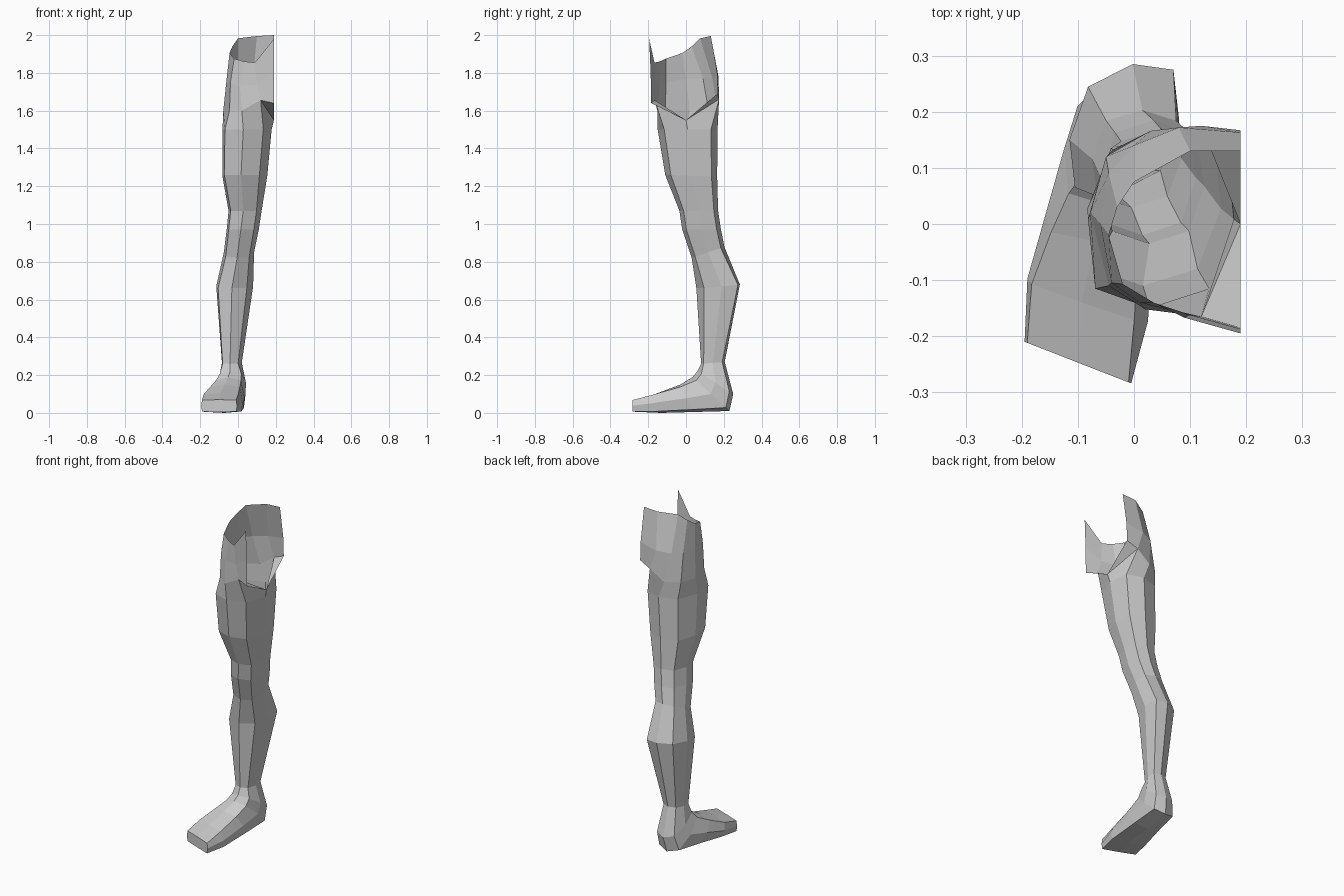
import bpy, bmesh, math

if "Cube" in bpy.data.objects:
    bpy.data.objects.remove(bpy.data.objects["Cube"])

bm = bmesh.new()
SIDES = 8  # order: front, front-outer, outer, back-outer, back, back-inner, inner, front-inner


def ring(front, back, x_out, x_in, shift=0.0, skew=0.0, box=0.78):
    """Eight-sided section spanned between a front (y, z) and a back (y, z) point."""
    xc, hw = (x_out + x_in) / 2, (x_in - x_out) / 2
    verts = []
    for i in range(SIDES):
        a = math.tau * i / SIDES
        c, s = math.cos(a), math.sin(a)
        if i % 2:
            c, s = math.copysign(box, c), math.copysign(box, s)
        t = (1 - c) / 2
        dx = -hw * s
        y = front[0] + (back[0] - front[0]) * t + skew * dx
        z = front[1] + (back[1] - front[1]) * t
        verts.append(bm.verts.new((xc + dx + shift * c, y, max(z, 0))))
    return verts


def bridge(a, b, closed=True):
    n = len(a)
    for i in range(n if closed else n - 1):
        j = (i + 1) % n
        bm.faces.new((a[i], a[j], b[j], b[i]))


def row(points):
    return [bm.verts.new(p) for p in points]


# Foot: sections turning from the toe tip up to the ankle
sections = [
    ring((-.247, .07), (-.247, .005), -.195, -.005, 0, -.39, .95),
    ring((-.14, .105), (-.13, .0), -.19, .025, -.01, -.35, .85),
    ring((-.03, .15), (.05, .005), -.157, .035, -.01, -.1, .82),
    ring((.035, .19), (.23, .01), -.125, .04, -.01, 0, .8),
    ring((.06, .22), (.25, .1), -.105, .042, -.01),
    # Shin, knee and thigh
    ring((.08, .26), (.205, .27), -.085, .02, -.01),
    ring((.055, .66), (.285, .68), -.115, .08, -.015, .2),
    ring((.03, .82), (.203, .88), -.075, .085, -.01),
    ring((-.02, .97), (.185, .97), -.06, .11, -.01),
    ring((-.035, 1.07), (.17, 1.07), -.05, .125, -.01),
    ring((-.11, 1.26), (.165, 1.25), -.083, .155, -.02),
    ring((-.15, 1.5), (.167, 1.5), -.082, .178, -.02),
]
bm.faces.new(sections[0])
for lower, upper in zip(sections, sections[1:]):
    bridge(lower, upper)

# Hip: open strips running from the front centre line round the outside to the back
groin = row([(.19, -.185, 1.64), (.12, -.165, 1.655), (.02, -.152, 1.6),
             (-.045, -.11, 1.6), (-.078, .02, 1.6), (-.05, .12, 1.6),
             (.03, .166, 1.6), (.12, .175, 1.66), (.19, .167, 1.69)])
waist = row([(.19, -.187, 1.8), (.1, -.162, 1.74), (.01, -.14, 1.73),
             (-.04, -.105, 1.75), (-.06, 0, 1.77), (-.045, .09, 1.77),
             (.0, .14, 1.77), (.08, .172, 1.78), (.19, .163, 1.8)])
rim = row([(.19, -.195, 1.98), (.09, -.167, 1.855), (.035, -.14, 1.86),
           (-.02, -.107, 1.875), (-.045, -.02, 1.905), (-.03, .03, 1.94),
           (0, .075, 1.983), (.1, .13, 1.995), (.19, .13, 2.0)])
bridge(groin, waist, closed=False)
bridge(waist, rim, closed=False)

# Crotch: inner thigh meets the centre line
crotch = bm.verts.new((.19, 0, 1.55))
bridge(sections[-1], groin[2:8] + [crotch, groin[1]])
bm.faces.new((groin[1], groin[0], crotch))
bm.faces.new((crotch, groin[8], groin[7]))

bmesh.ops.recalc_face_normals(bm, faces=bm.faces)
mesh = bpy.data.meshes.new("leg")
bm.to_mesh(mesh)
bm.free()
bpy.context.collection.objects.link(bpy.data.objects.new("leg", mesh))
